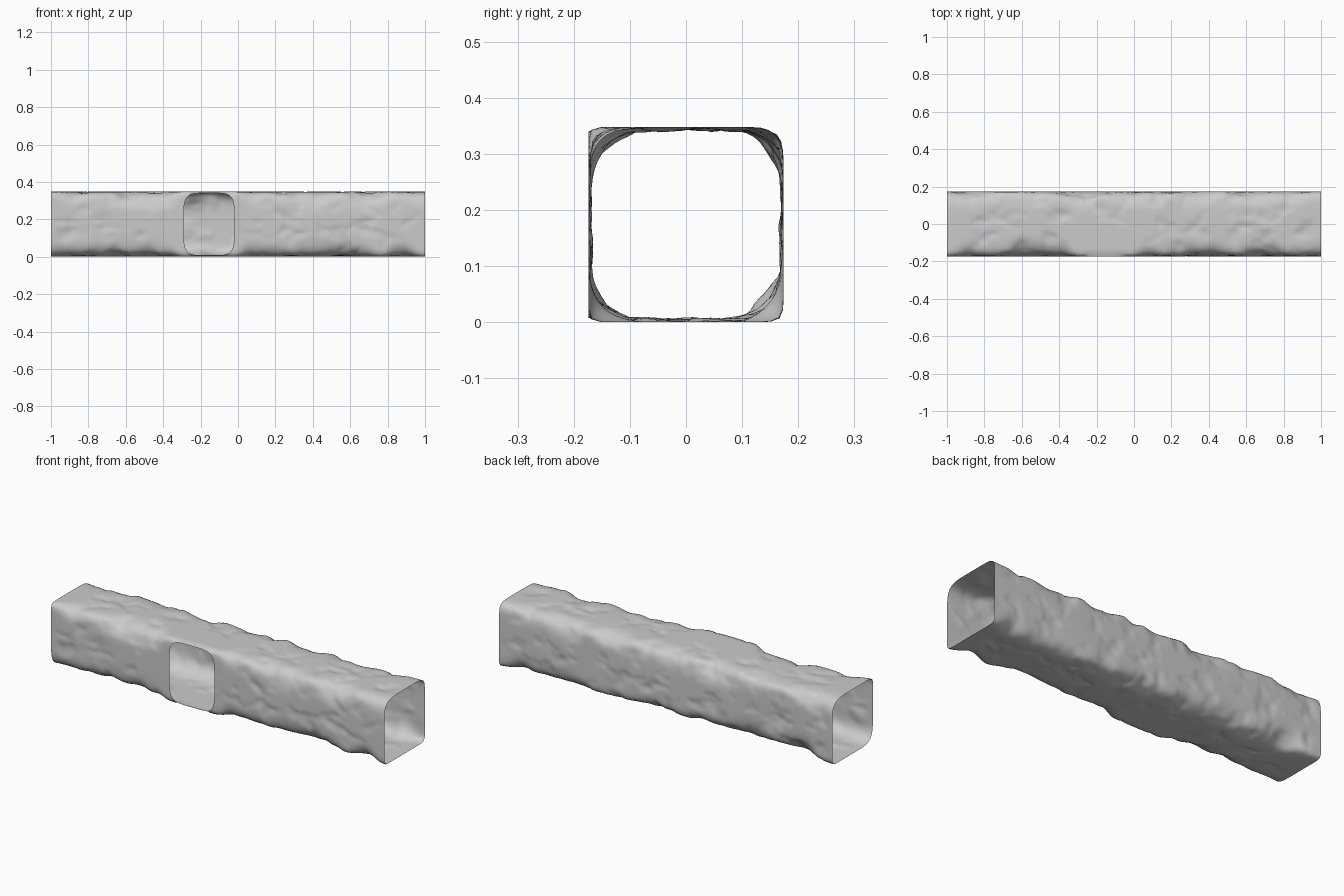
import bpy, bmesh, math
from mathutils import Vector, noise

cube = bpy.data.objects.get("Cube")
if cube:
    bpy.data.objects.remove(cube, do_unlink=True)

HALF = 0.174             # half width and half height of the passage
RINGS, SIDES = 200, 96
HOLE_X, HOLE_W, HOLE_H = -0.155, 0.135, 0.166

# Corner roundness at both ends, keyed by (back side, upper side)
END_RIGHT = {(0, 0): 0.10, (0, 1): 0.13, (1, 0): 0.12, (1, 1): 0.16}
END_LEFT = {(0, 0): 0.2, (0, 1): 0.06, (1, 0): 0.06, (1, 1): 0.2}
END_RIGHT.update({(0, 0): 0.05, (0, 1): 0.2, (1, 0): 0.07, (1, 1): 0.12})


def smooth(t):
    t = min(max(t, 0), 1)
    return t * t * (3 - 2 * t)


def ripple(x, y, z, seed):
    """Two octaves of soft noise."""
    p = Vector((x, y, z + seed))
    return noise.noise(p) + 0.4 * noise.noise(p * 2.3)


def section_point(x, angle):
    """Rocky rounded-square cross-section at x."""
    c, s = math.cos(angle), math.sin(angle)
    key = (int(c > 0), int(s > 0))
    corner = 10 * key[0] + 20 * key[1]
    q = 0.2 + 0.17 * ripple(x * 5.5, c * 0.8, s * 0.8, corner + 3.3)
    q = min(max(q, 0.1 if key == (1, 1) else 0.05), 0.34)
    # Blend towards the end shapes and the square mouth of the side opening
    for end, near in ((END_LEFT, x + 1), (END_RIGHT, 1 - x)):
        w = smooth(1 - near / 0.15)
        q += (end[key] - q) * w
    mouth = smooth(1 - (abs(x - HOLE_X) - 0.13) / 0.1)
    if c < 0:
        q += (0.045 - q) * mouth
    n = 1 / q
    r = (abs(c) ** n + abs(s) ** n) ** (-q)
    # Shallow dents in the walls
    dent = max(0, ripple(x * 8, c * 2.2, s * 2.2, 50)) * 0.07
    dent *= smooth(min(x + 1, 1 - x) / 0.08)
    if c < 0:
        dent *= 1 - mouth
    r *= 1 - dent
    return Vector((x, HALF * r * c, HALF + HALF * r * s))


# Tunnel wall, open at both ends
bm = bmesh.new()
rings = []
for i in range(RINGS + 1):
    x = -1 + 2 * i / RINGS
    rings.append([bm.verts.new(section_point(x, math.tau * j / SIDES))
                  for j in range(SIDES)])
for a, b in zip(rings, rings[1:]):
    for j in range(SIDES):
        k = (j + 1) % SIDES
        bm.faces.new((a[j], a[k], b[k], b[j]))


# Side opening in the front wall
def hole_radius(p):
    u, v = abs(p.x - HOLE_X) / HOLE_W, abs(p.z - HALF) / HOLE_H
    return (u ** 5 + v ** 5) ** 0.2


cut = [f for f in bm.faces
       if f.calc_center_median().y < -0.14
       and hole_radius(f.calc_center_median()) < 1]
bmesh.ops.delete(bm, geom=cut, context='FACES')
for v in bm.verts:
    if v.is_boundary and abs(v.co.x) < 0.9:
        k = 1 / hole_radius(v.co)
        v.co.x = HOLE_X + (v.co.x - HOLE_X) * k
        v.co.z = HALF + (v.co.z - HALF) * k
        v.co.y = -HALF

bmesh.ops.recalc_face_normals(bm, faces=bm.faces)
bm.faces.ensure_lookup_table()
probe = min(bm.faces, key=lambda f: -f.calc_center_median().z)
if probe.normal.z < 0:
    bmesh.ops.reverse_faces(bm, faces=bm.faces)

mesh = bpy.data.meshes.new("tunnel_wall")
bm.to_mesh(mesh)
bm.free()
tunnel = bpy.data.objects.new("tunnel_wall", mesh)
bpy.context.collection.objects.link(tunnel)
mesh.shade_smooth()

# Plain stone colour
stone = bpy.data.materials.new("pale_grey_stone")
stone.use_nodes = True
colour = (0.6, 0.6, 0.6, 1)
stone.diffuse_color = colour
stone.node_tree.nodes["Principled BSDF"].inputs["Base Color"].default_value = colour
mesh.materials.append(stone)
